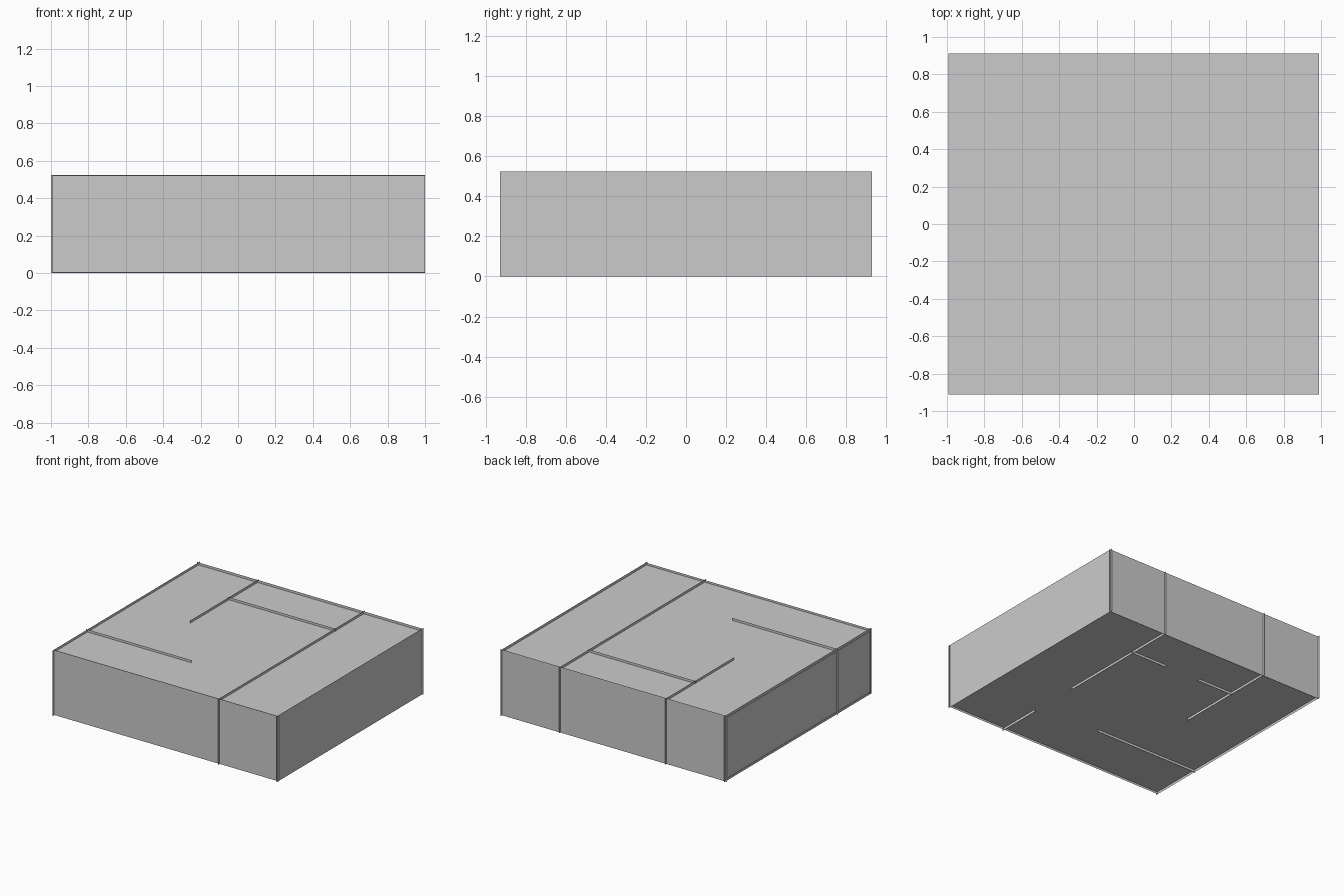
import bpy

if "Cube" in bpy.data.objects:
    bpy.data.objects.remove(bpy.data.objects["Cube"])

H = 0.525          # wall height
LIP = 0.02         # walls run past the floor and ceiling by this much
DOOR_H = 0.42      # door opening height
W, D = 0.988, 0.912  # half width and half depth of the rooms


def sheet(name, pts):
    mesh = bpy.data.meshes.new(name)
    mesh.from_pydata(pts, [], [tuple(range(len(pts)))])
    mesh.update()
    obj = bpy.data.objects.new(name, mesh)
    bpy.context.collection.objects.link(obj)
    return obj


def wall(name, axis, at, a, b, door=None, inset=0.0):
    """Thin upright wall running along an axis from a to b, with an optional door gap."""
    lo, hi = inset, H - inset
    prof = [(a, lo)]
    if door:
        prof += [(door[0], lo), (door[0], DOOR_H), (door[1], DOOR_H), (door[1], lo)]
    prof += [(b, lo), (b, hi), (a, hi)]
    if axis == 'x':
        return sheet(name, [(u, at, z) for u, z in prof])
    return sheet(name, [(at, u, z) for u, z in prof])


# Floor and ceiling
for name, z in (("floor", LIP), ("ceiling", H - LIP)):
    sheet(name, [(-W - 0.003, -D, z), (W, -D, z), (W, D, z), (-W - 0.003, D, z)])

# Outer walls, each running slightly past the corners
wall("front_wall", 'x', -D, -0.992, 1.0, inset=0.003)
wall("back_wall", 'x', D, -1.0, 1.0)
wall("left_wall", 'y', -W, -0.93, 0.93)
wall("right_wall", 'y', W + 0.002, -0.93, 0.93)

# Inner partitions
wall("long_partition", 'y', 0.473, -0.93, 0.93, door=(-0.56, -0.14))
wall("back_partition", 'y', -0.465, 0.055, 0.93)
wall("cross_partition", 'x', 0.55, -0.475, 0.483, door=(-0.155, 0.157))
wall("left_partition", 'x', -0.49, -1.0, -0.07)
